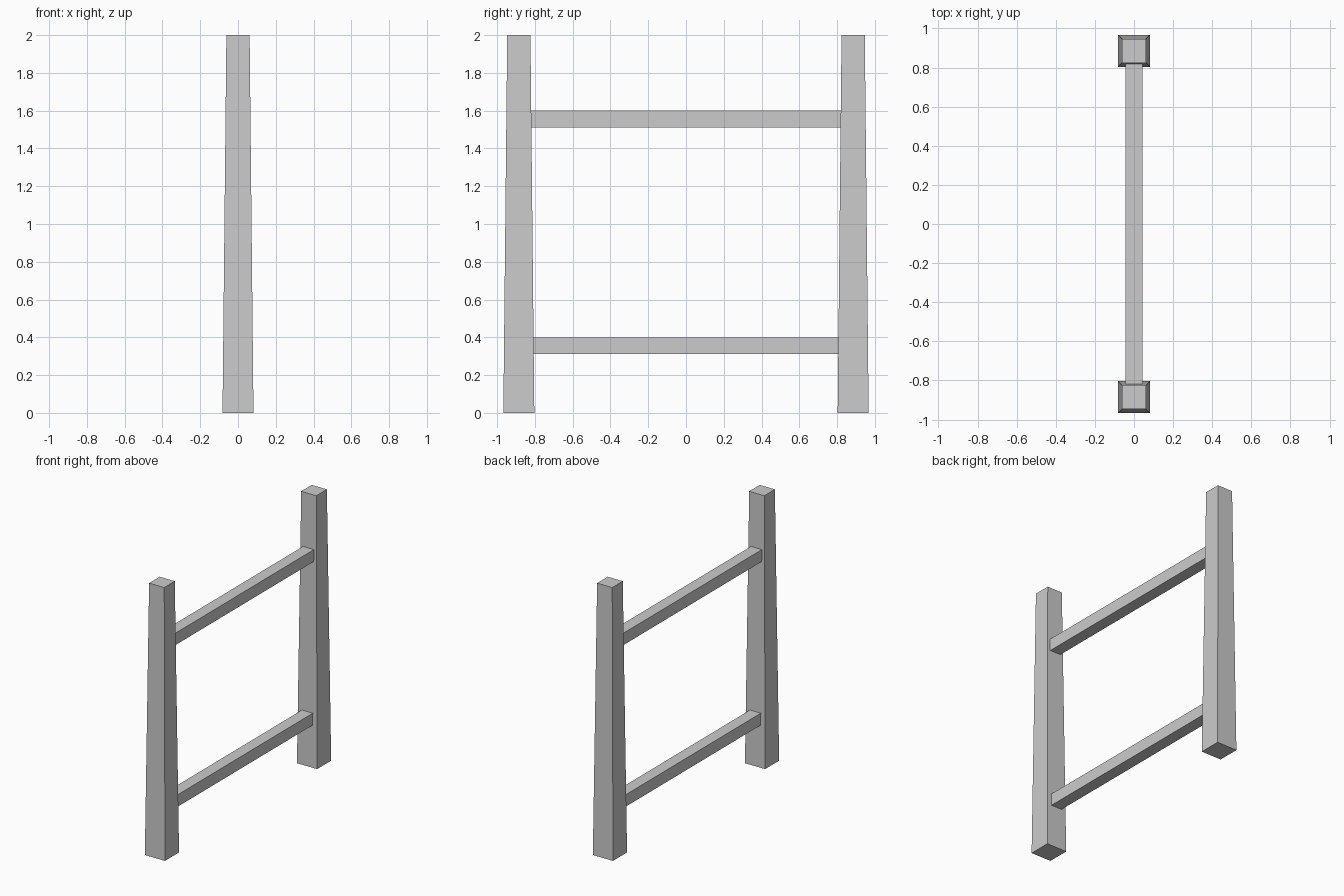
import bpy, bmesh

if "Cube" in bpy.data.objects:
    bpy.data.objects.remove(bpy.data.objects["Cube"])

POST_Y = 0.885      # post centre distance from the middle
RAIL_END = 0.84     # rails tenon slightly into the posts


def box(name, size, location, top_scale=1.0):
    """Box centred on location; top face optionally tapered."""
    bm = bmesh.new()
    bmesh.ops.create_cube(bm, size=1.0)
    for v in bm.verts:
        k = top_scale if v.co.z > 0 else 1.0
        v.co = (v.co.x * size[0] * k, v.co.y * size[1] * k, v.co.z * size[2])
    mesh = bpy.data.meshes.new(name)
    bm.to_mesh(mesh)
    bm.free()
    obj = bpy.data.objects.new(name, mesh)
    obj.location = location
    bpy.context.collection.objects.link(obj)
    return obj


# Tapered upright posts
for name, side in (("front_post", -1), ("back_post", 1)):
    box(name, (0.164, 0.164, 2.0), (0, side * POST_Y, 1.0), top_scale=0.75)

# Horizontal rails between the posts
for name, z in (("lower_rail", 0.356), ("upper_rail", 1.556)):
    box(name, (0.088, 2 * RAIL_END, 0.088), (0, 0, z))
